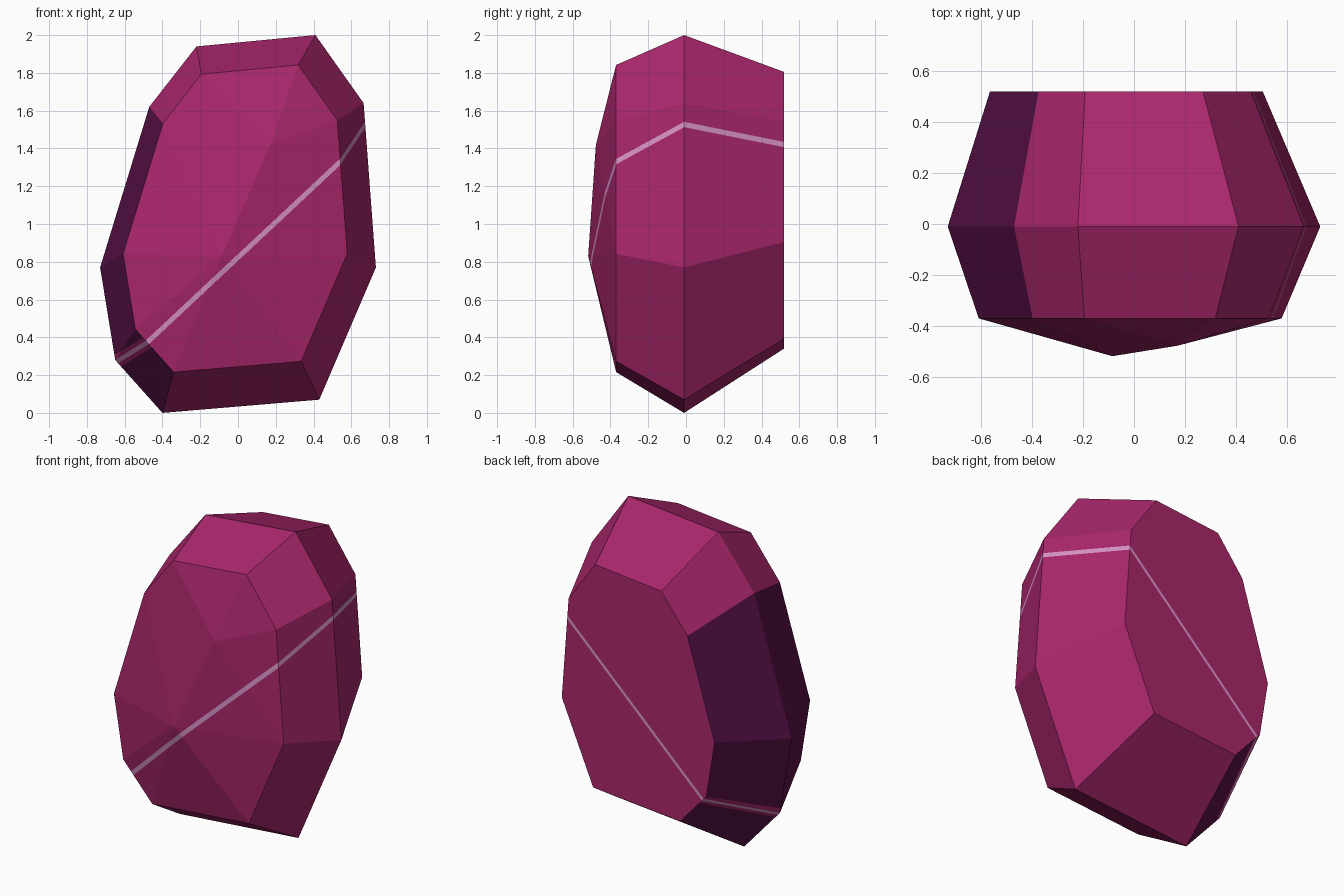
import bpy
import bmesh
from mathutils import Vector

cube = bpy.data.objects.get("Cube")
if cube:
    bpy.data.objects.remove(cube)


def material(name, rgb):
    m = bpy.data.materials.new(name)
    m.use_nodes = True
    m.diffuse_color = (*rgb, 1)
    bsdf = m.node_tree.nodes["Principled BSDF"]
    bsdf.inputs["Base Color"].default_value = (*rgb, 1)
    bsdf.inputs["Roughness"].default_value = 0.8
    return m


MAGENTA, PURPLE, PINK = range(3)
mats = [material("magenta", (0.40, 0.02, 0.15)),
        material("dark_purple", (0.11, 0.006, 0.07)),
        material("pale_pink", (0.70, 0.30, 0.57))]

# Outline of the widest ring; the other rings are scaled copies of it
OUTLINE = [(-.22, 1.94), (.41, 2), (.665, 1.64), (.73, .77), (.43, .07),
           (-.40, 0), (-.65, .28), (-.73, .77), (-.47, 1.62)]
MID_Y = -0.01


def ring(y, scale, dx, dz):
    return [Vector((x * scale + dx, y, z * scale + dz)) for x, z in OUTLINE]


front = ring(-0.37, 0.813, -0.015, 0.216)
middle = ring(MID_Y, 1, 0, 0)
back = ring(0.52, 0.732, -0.03, 0.341)
peaks = [Vector((-.085, -.518, .83)), Vector((.17, -.477, 1.42))]

# Convex stone body with flat facets
bm = bmesh.new()
for co in front + middle + back + peaks:
    bm.verts.new(co)
bmesh.ops.convex_hull(bm, input=bm.verts[:])
bmesh.ops.dissolve_limit(bm, angle_limit=0.015, verts=bm.verts[:], edges=bm.edges[:])
bm.normal_update()

# Dark facets on the right-hand flank
for f in bm.faces:
    n = f.normal
    if n.x < -0.3 and n.z < 0.4 and n.y > -0.75:
        f.material_index = PURPLE


def band(p, q, normal, half, mat, pick):
    """Cut a strip along the line p-q into the picked faces and colour it."""
    side = (q - p).cross(normal).normalized()
    for s in (-half, half):
        faces = [f for f in bm.faces if pick(f)]
        geom = set(faces)
        for f in faces:
            geom.update(f.edges)
            geom.update(f.verts)
        bmesh.ops.bisect_plane(bm, geom=list(geom), dist=1e-5,
                               plane_co=p + side * s, plane_no=side)
    for f in [f for f in bm.faces if pick(f)]:
        if abs((f.calc_center_median() - p).dot(side)) < half:
            f.material_index = mat


def in_plane(p, q):
    def pick(f):
        c = f.calc_center_median()
        return all(abs((v - c).dot(f.normal)) < 0.002 for v in (p, q))
    return pick


def on_edge(points, i, t):
    return points[i].lerp(points[i + 1], t)


# Vein path, running around the whole stone
low_front = on_edge(front, 5, .69)
high_front = on_edge(front, 2, .31)
high_mid = on_edge(middle, 2, .13)
high_back = on_edge(back, 2, .19)
low_back = on_edge(back, 5, .87)
low_mid = on_edge(middle, 5, .97)

# Magenta border beside the vein on the dark facets
low_normal = {}
for p, q in ((low_back, low_mid), (low_mid, low_front)):
    normal = next(f.normal.copy() for f in bm.faces if in_plane(p, q)(f))
    ahead = q.y < MID_Y - 0.1

    def dark_half(f):
        return (f.material_index == PURPLE
                and (f.calc_center_median().y < MID_Y) == ahead)

    band(p, q, normal, 0.035, MAGENTA, dark_half)

# Pale vein: front facets, then the sides and the back
band(low_front, high_front, Vector((0, -1, 0)), 0.013, PINK,
     lambda f: f.calc_center_median().y < -0.371)
for p, q, half in ((high_front, high_mid, .013), (high_mid, high_back, .014),
                   (high_back, low_back, .009), (low_back, low_mid, .011),
                   (low_mid, low_front, .012)):
    pick = in_plane(p, q)
    normal = next(f.normal.copy() for f in bm.faces if pick(f))
    band(p, q, normal, half, PINK, pick)

mesh = bpy.data.meshes.new("faceted_stone")
bm.to_mesh(mesh)
bm.free()
for m in mats:
    mesh.materials.append(m)
bpy.context.collection.objects.link(bpy.data.objects.new("faceted_stone", mesh))
